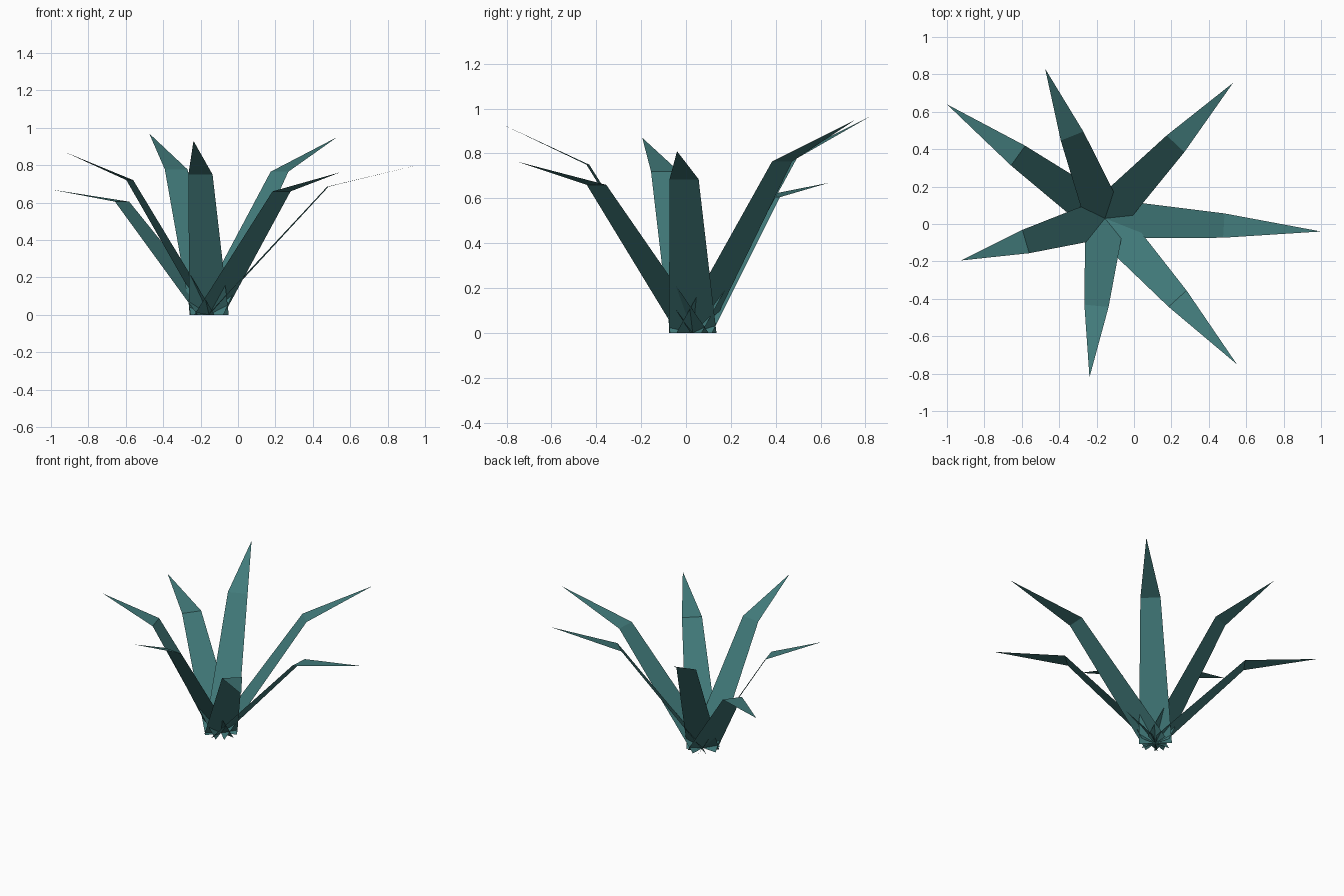
import bpy
from mathutils import Vector

if "Cube" in bpy.data.objects:
    bpy.data.objects.remove(bpy.data.objects["Cube"])

# One flat colour for the whole plant
mat = bpy.data.materials.new("dull teal")
mat.diffuse_color = (0.055, 0.2, 0.2, 1)
mat.use_nodes = True
mat.node_tree.nodes["Principled BSDF"].inputs["Base Color"].default_value = mat.diffuse_color

ROOT = Vector((-0.155, 0.03, 0))   # all leaves cross at this point
BASE_HALF, BEND_HALF, BEND_AT = 0.106, 0.065, 0.55


def leaf(name, tip, bend_z):
    """Flat strip that tapers to a bend, then to a pointed tip."""
    tip = Vector(tip)
    out = Vector((tip.x - ROOT.x, tip.y - ROOT.y, 0))
    side = Vector((-out.y, out.x, 0)).normalized()
    bend = ROOT + out * BEND_AT + Vector((0, 0, bend_z))
    verts = [ROOT - side * BASE_HALF, ROOT + side * BASE_HALF,
             bend + side * BEND_HALF, bend - side * BEND_HALF, tip]
    mesh = bpy.data.meshes.new(name)
    mesh.from_pydata(verts, [], [(1, 0, 3, 2), (2, 3, 4)])
    mesh.materials.append(mat)
    obj = bpy.data.objects.new(name, mesh)
    bpy.context.collection.objects.link(obj)


# Leaves: tip position and height of the bend
leaves = [
    ((1.0, -0.04, 0.81), 0.685),
    ((0.53, 0.755, 0.95), 0.765),
    ((-0.475, 0.83, 0.97), 0.778),
    ((-1.0, 0.64, 0.67), 0.605),
    ((-0.925, -0.195, 0.87), 0.72),
    ((-0.238, -0.82, 0.93), 0.75),
    ((0.55, -0.75, 0.763), 0.66),
]
for i, (tip, bend_z) in enumerate(leaves):
    leaf(f"leaf_{i + 1}", tip, bend_z)
